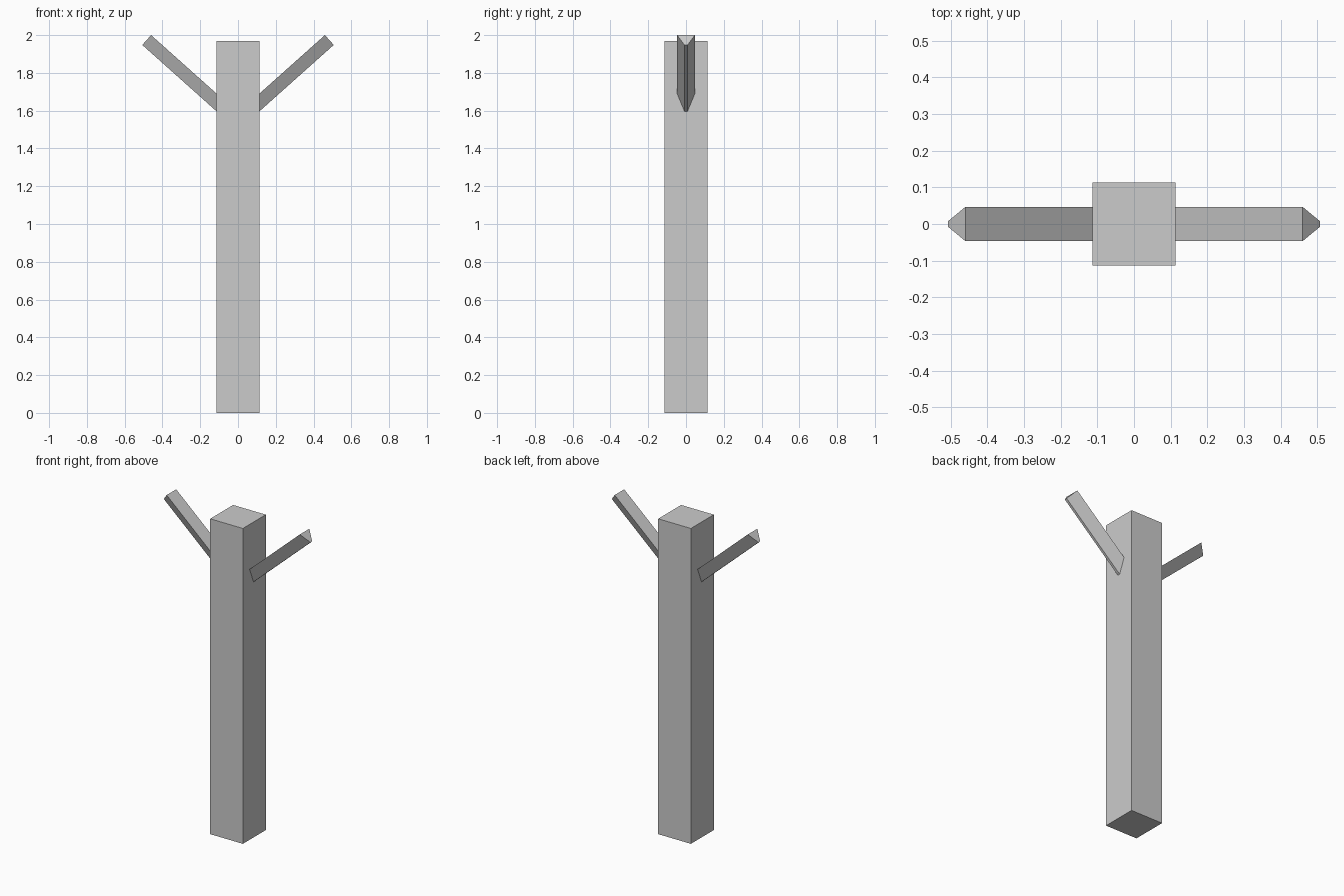
import bpy, bmesh
from mathutils import Vector

if "Cube" in bpy.data.objects:
    bpy.data.objects.remove(bpy.data.objects["Cube"])

H = 0.113  # half width of the post


def finish(bm, name):
    bmesh.ops.recalc_face_normals(bm, faces=bm.faces)
    mesh = bpy.data.meshes.new(name)
    bm.to_mesh(mesh)
    bm.free()
    obj = bpy.data.objects.new(name, mesh)
    bpy.context.collection.objects.link(obj)
    return obj


# Square post
bm = bmesh.new()
bmesh.ops.create_cube(bm, size=1)
bmesh.ops.scale(bm, vec=(2 * H, 2 * H, 1.97), verts=bm.verts)
bmesh.ops.translate(bm, vec=(0, 0, 0.985), verts=bm.verts)
finish(bm, "post")

# Slanted arm: flat on top, narrow ridge below, square-cut tip
direction = Vector((0.347, 0, 0.31))
tip = [Vector(p) for p in ((0.46, -0.047, 2.0), (0.46, 0.047, 2.0),
                           (0.507, 0.008, 1.948), (0.507, -0.008, 1.948))]
root_x = H - 0.01  # buried just inside the post
root = [p + direction * ((root_x - p.x) / direction.x) for p in tip]

for side, name in ((1, "right_arm"), (-1, "left_arm")):
    bm = bmesh.new()
    a, b = [[bm.verts.new((p.x * side, p.y, p.z)) for p in ring]
            for ring in (root, tip)]
    bm.faces.new(a)
    bm.faces.new(b)
    for i in range(4):
        j = (i + 1) % 4
        bm.faces.new((a[i], a[j], b[j], b[i]))
    finish(bm, name)
